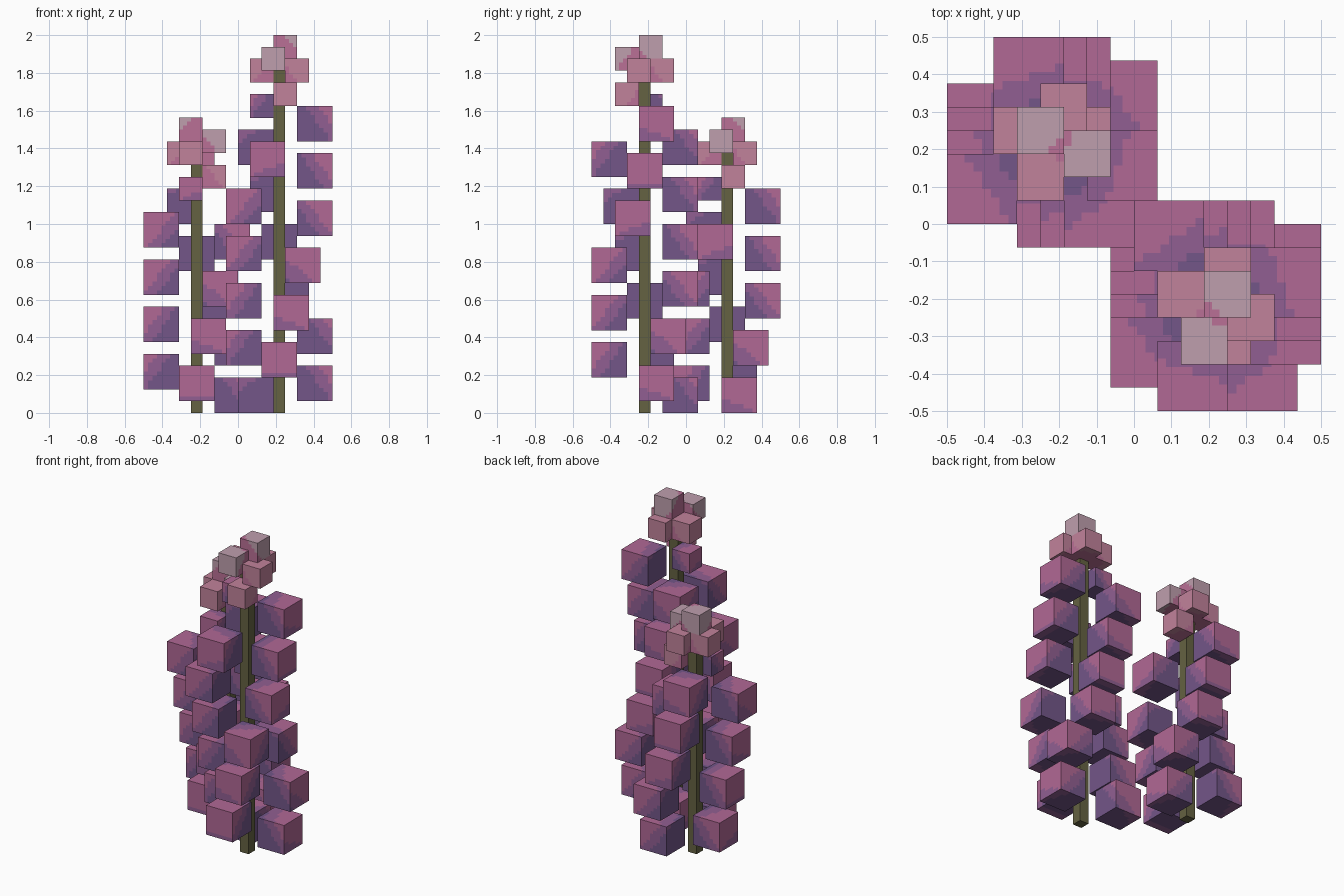
import bpy, bmesh
from mathutils import Vector, Matrix
from math import radians

U = 1 / 16  # block unit

if "Cube" in bpy.data.objects:
    bpy.data.objects.remove(bpy.data.objects["Cube"], do_unlink=True)


def material(name, hex_colour):
    def linear(c):
        return c / 12.92 if c <= 0.04045 else ((c + 0.055) / 1.055) ** 2.4
    rgb = [linear(int(hex_colour[i:i + 2], 16) / 255) for i in (0, 2, 4)]
    m = bpy.data.materials.new(name)
    m.use_nodes = True
    m.diffuse_color = (*rgb, 1)
    bsdf = m.node_tree.nodes["Principled BSDF"]
    bsdf.inputs["Base Color"].default_value = (*rgb, 1)
    bsdf.inputs["Roughness"].default_value = 0.9
    return m


STEM = material("olive_stem", "656242")
INDIGO = material("indigo", "735689")
PURPLE = material("purple", "915F92")
MAGENTA = material("magenta", "B16895")
ROSE = material("rose", "BA7096")
PINK = material("pink", "C1829B")
PALE = material("pale_pink", "BF9FAE")

# Colour bands from the shaded inner base to the bright outer top:
# materials, then the limits between them
BLOSSOM = ((INDIGO, PURPLE, MAGENTA), (-0.08, 0.28))
BUD = ((ROSE, PINK), (-0.15,))
TIP = ((ROSE, PALE), (-0.08,))

# Three descending spirals of blossoms: offset from the stem, height of base
BLOSSOMS = [
    (3, 1, 23), (3, 0, 19), (3, -1, 15), (2, -3, 11), (1, -3, 7), (0, -3, 3),
    (-1, -3, 20), (-3, -2, 16), (-3, -1, 12), (-3, 0, 8), (-3, 1, 4), (-2, 3, 0),
    (-2, 3, 21), (-1, 3, 17), (0, 3, 13), (1, 3, 9), (3, 2, 5), (3, 1, 1),
]
# Small cubes around the top of the stem
BUDS = [
    (0.5, 0.5, 30, TIP), (-0.5, -1.5, 29, TIP),
    (1.5, -0.5, 28, BUD), (-1.5, 0.5, 28, BUD), (0.5, 1.5, 28, BUD),
    (0.5, -1.5, 26, BUD), (-1.5, 0.5, 25, BLOSSOM),
]


def add_object(name, bm, mats):
    mesh = bpy.data.meshes.new(name)
    bm.to_mesh(mesh)
    bm.free()
    for m in mats:
        mesh.materials.append(m)
    obj = bpy.data.objects.new(name, mesh)
    bpy.context.collection.objects.link(obj)
    return obj


def flower_cube(name, centre, outward, size, palette, cells):
    """Cube cut into a grid, banded from its inner base to its outer top."""
    mats, limits = palette
    bm = bmesh.new()
    bmesh.ops.create_cube(bm, size=1)
    bmesh.ops.subdivide_edges(bm, edges=bm.edges[:], cuts=cells - 1,
                              use_grid_fill=True)
    for f in bm.faces:
        c = f.calc_center_median()
        value = c.x * outward.x + c.y * outward.y + 0.7 * c.z
        f.material_index = sum(value > limit for limit in limits)
    bmesh.ops.scale(bm, vec=Vector((size, size, size)) * U, verts=bm.verts)
    obj = add_object(name, bm, mats)
    obj.location = centre * U


def flower_spike(name, base, turn, drop, stem_top):
    rot = Matrix.Rotation(radians(turn), 3, 'Z')
    base = Vector(base)

    # Square stem
    bm = bmesh.new()
    bmesh.ops.create_cube(bm, size=1)
    bmesh.ops.scale(bm, vec=Vector((1, 1, stem_top)) * U, verts=bm.verts)
    stem = add_object(name + "_stem", bm, [STEM])
    stem.location = (base + Vector((0, 0, stem_top / 2))) * U

    # Blossoms and buds, leaving out any that would fall below the ground
    parts = [("blossom", x, y, z, 3, BLOSSOM, 8) for x, y, z in BLOSSOMS]
    parts += [("bud", x, y, z, 2, p, 6) for x, y, z, p in BUDS]
    for i, (kind, x, y, z, size, palette, cells) in enumerate(parts):
        if z < drop:
            continue
        offset = rot @ Vector((x, y, 0))
        centre = base + offset + Vector((0, 0, z - drop + size / 2))
        flower_cube(f"{name}_{kind}_{i + 1}", centre, offset.normalized(),
                    size, palette, cells)


flower_spike("tall_spike", (3.5, -3.5, 0), 0, 0, 30)
flower_spike("short_spike", (-3.5, 3.5, 0), 90, 7, 23)
